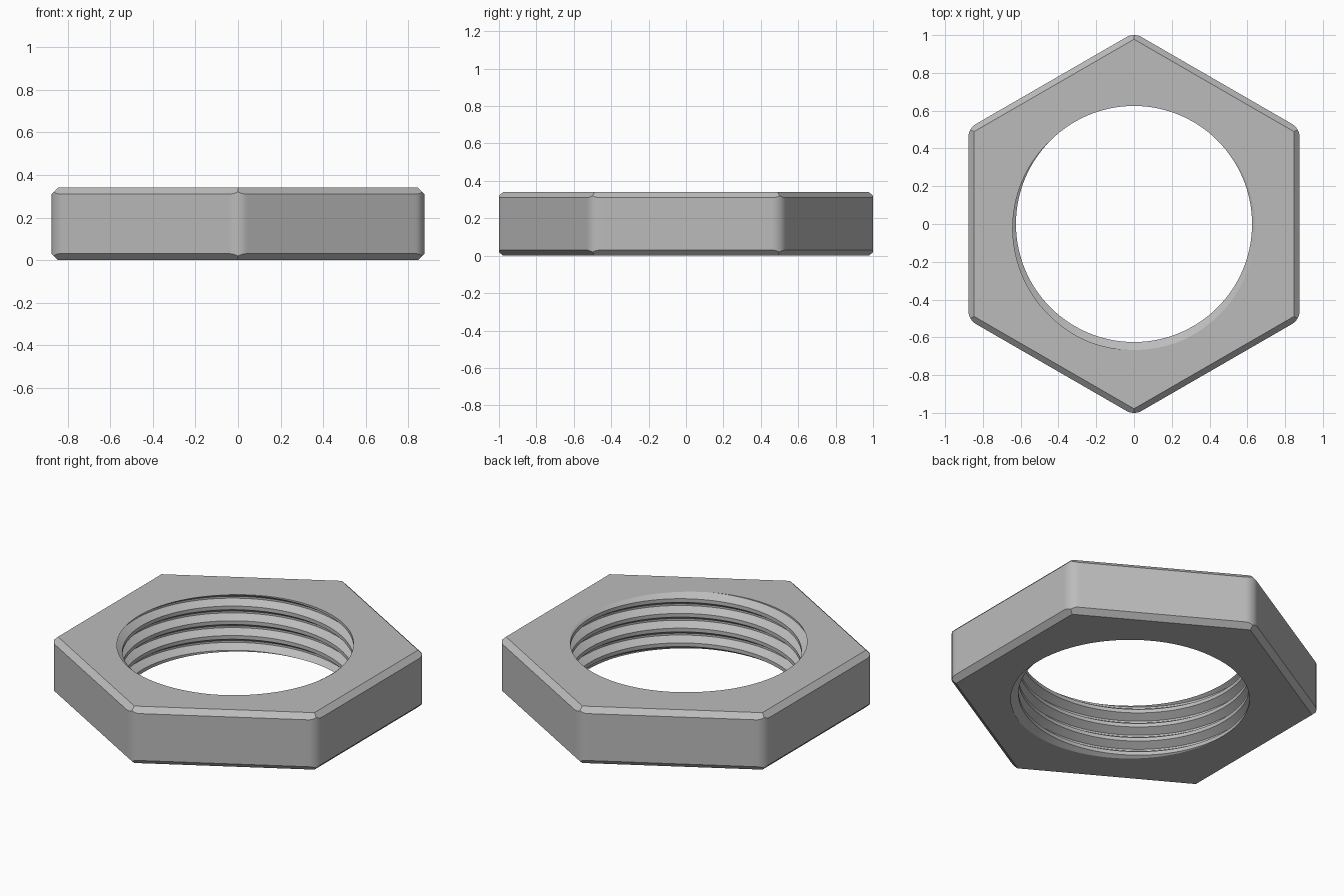
import bpy, bmesh
from math import sin, cos, tan, radians, sqrt

cube = bpy.data.objects.get("Cube")
if cube:
    bpy.data.objects.remove(cube, do_unlink=True)

HEIGHT = 0.34
APOTHEM = 0.877          # centre to flat
CHAMFER = 0.03
CORNER_RADIUS = 0.08
BORE = 0.625             # thread crest radius
DEPTH = 0.042
PITCH = 0.088
HALF = radians(30)


def outline_radius(phi):
    """Rounded hexagon radius at angle phi from the nearest corner."""
    flat_end = APOTHEM * tan(HALF) - CORNER_RADIUS * tan(HALF)
    flat = APOTHEM / cos(HALF - phi)
    if APOTHEM * tan(HALF - phi) <= flat_end:
        return flat
    centre = (APOTHEM - CORNER_RADIUS) / cos(HALF)
    return centre * cos(phi) + sqrt(CORNER_RADIUS ** 2 - (centre * sin(phi)) ** 2)


def thread_radius(u):
    """Trapezoid thread: narrow root at whole turns, wider crest between."""
    d = abs(u - round(u))
    return BORE + DEPTH * min(1, max(0, (3 / 8 - d) / (5 / 16)))


def section(degrees):
    """Closed radial section as (radius, z) pairs: thread, top, side, bottom."""
    turn = (degrees - 270) / 360
    points = []
    for k in range(-6, 3):
        for step in (-3 / 8, -1 / 16, 1 / 16, 3 / 8):
            z = min(HEIGHT, max(0, HEIGHT + PITCH * (k + step + turn)))
            points.append((thread_radius((z - HEIGHT) / PITCH - turn), z))
    offset = (degrees - 30) % 60
    phi = radians(min(offset, 60 - offset))
    rim = (APOTHEM - CHAMFER) / cos(HALF - phi)
    side = outline_radius(phi)
    drop = side * cos(HALF - phi) - (APOTHEM - CHAMFER)
    points += [(rim, HEIGHT), (side, HEIGHT - drop), (side, drop), (rim, 0)]
    return points


# Column angles: extra columns round each corner
corner = [0, 0.8, 1.6, 2.3]
sector = corner + list(range(3, 58, 3)) + [60 - a for a in corner[:0:-1]]
angles = [30 + 60 * s + a for s in range(6) for a in sector] + [390]

# Nut body swept round the axis, with the helical thread in its bore
bm = bmesh.new()
columns = []
for a in angles:
    t = radians(a)
    columns.append([bm.verts.new((r * cos(t), r * sin(t), z)) for r, z in section(a)])
for left, right in zip(columns, columns[1:]):
    for i in range(len(left)):
        j = (i + 1) % len(left)
        bm.faces.new((left[i], right[i], right[j], left[j]))
bmesh.ops.remove_doubles(bm, verts=bm.verts, dist=0.00005)
bmesh.ops.recalc_face_normals(bm, faces=bm.faces)
mesh = bpy.data.meshes.new("threaded_hex_nut")
bm.to_mesh(mesh)
bm.free()

nut = bpy.data.objects.new("threaded_hex_nut", mesh)
bpy.context.collection.objects.link(nut)

# Plain grey metal
steel = bpy.data.materials.new("steel_grey")
steel.use_nodes = True
steel.diffuse_color = (0.5, 0.5, 0.5, 1)
steel.node_tree.nodes["Principled BSDF"].inputs["Base Color"].default_value = (0.5, 0.5, 0.5, 1)
mesh.materials.append(steel)

bpy.ops.object.select_all(action='DESELECT')
nut.select_set(True)
bpy.context.view_layer.objects.active = nut
bpy.ops.object.shade_smooth_by_angle(angle=radians(28))
